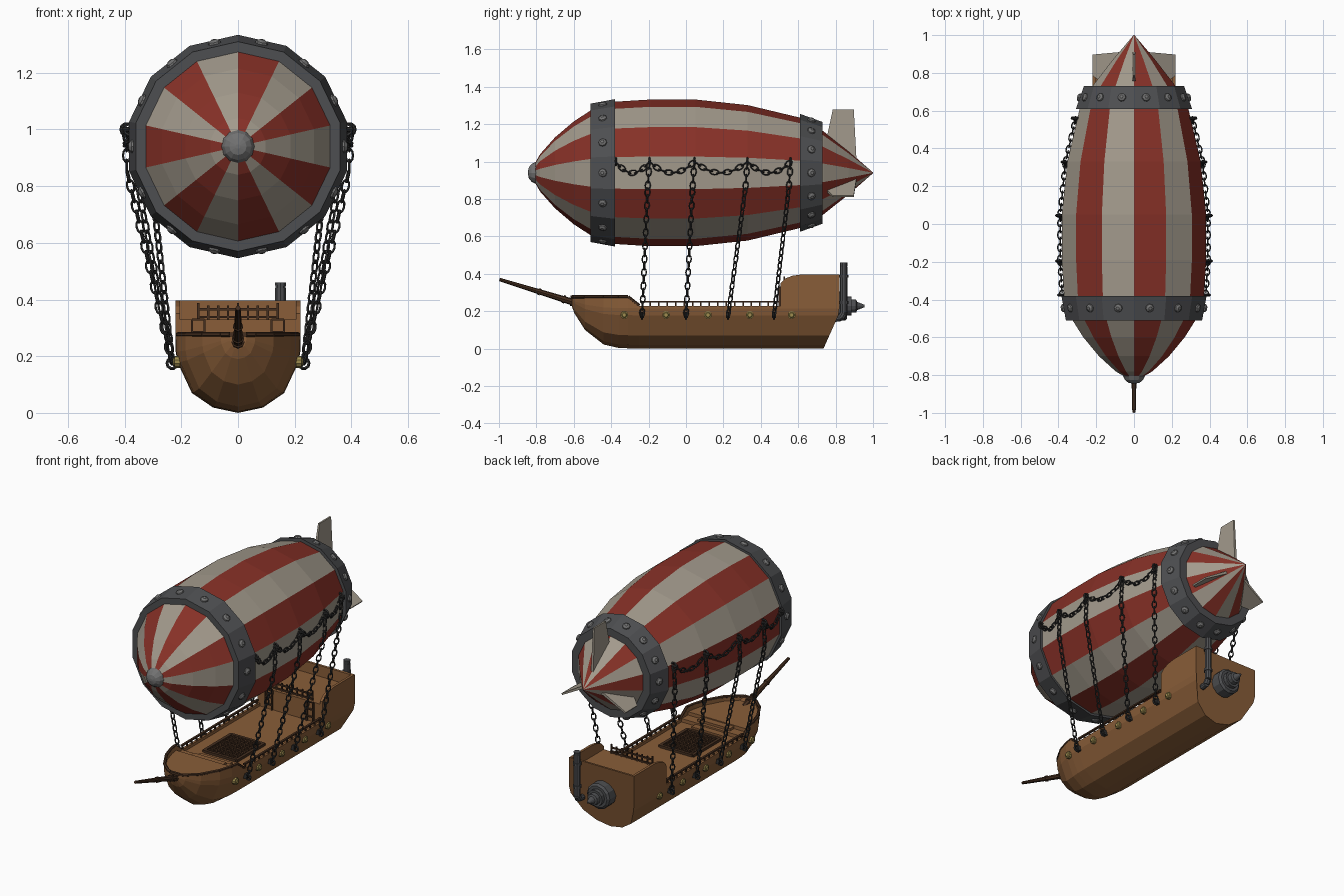
import bpy, bmesh
from math import sin, cos, pi, tau
from mathutils import Vector, Matrix, Quaternion

if "Cube" in bpy.data.objects:
    bpy.data.objects.remove(bpy.data.objects["Cube"])

def mat(name, r, g, b):
    m = bpy.data.materials.new(name)
    m.diffuse_color = (r, g, b, 1)
    m.use_nodes = True
    m.node_tree.nodes["Principled BSDF"].inputs["Base Color"].default_value = m.diffuse_color
    return m

RED = mat("red_cloth", .24, .03, .02)
CREAM = mat("cream_cloth", .36, .32, .26)
WOOD = mat("wood", .25, .11, .04)
DARK = mat("dark_wood", .06, .028, .014)
IRON = mat("iron", .075, .077, .082)
CHAIN = mat("chain_iron", .03, .03, .03)
STEEL = mat("bolt_steel", .17, .17, .17)
BRASS = mat("brass", .35, .27, .08)

def finish(name, bm, *mats):
    bmesh.ops.recalc_face_normals(bm, faces=bm.faces)
    me = bpy.data.meshes.new(name)
    bm.to_mesh(me)
    bm.free()
    for m in mats:
        me.materials.append(m)
    ob = bpy.data.objects.new(name, me)
    bpy.context.collection.objects.link(ob)
    return ob

def loft(bm, rings, caps=True, loop=False, stripes=False):
    rows = [[bm.verts.new(p) for p in r] for r in rings]
    n = len(rows[0])
    pairs = list(zip(rows, rows[1:])) + ([(rows[-1], rows[0])] if loop else [])
    for a, b in pairs:
        for j in range(n):
            k = (j + 1) % n
            f = bm.faces.new((a[j], a[k], b[k], b[j]))
            f.material_index = j % 2 if stripes else 0
    if caps and not loop:
        bm.faces.new(rows[0])
        bm.faces.new(rows[-1])

def lathe(bm, profile, zc, n=14, xc=0, **kw):
    # profile of (y, radius) turned about a fore-and-aft axis
    loft(bm, [[(xc + r * sin(tau * k / n), y, zc + r * cos(tau * k / n)) for k in range(n)]
              for y, r in profile], **kw)

def rod(bm, p, q, r1, r2=None, n=8):
    p, q = Vector(p), Vector(q)
    d = q - p
    m = Matrix.Translation((p + q) / 2) @ d.to_track_quat('Z', 'Y').to_matrix().to_4x4()
    bmesh.ops.create_cone(bm, cap_ends=True, segments=n, radius1=r1,
                          radius2=r1 if r2 is None else r2, depth=d.length, matrix=m)

def box(bm, c, s):
    bmesh.ops.create_cube(bm, size=1, matrix=Matrix.Translation(c) @ Matrix.Diagonal((*s, 1)))

def link(bm, pos, d, roll, half_len=.023, half_wid=.0125, wire=.0042):
    q = Vector(d).to_track_quat('Z', 'Y') @ Quaternion((0, 0, 1), roll)
    rings = []
    for i in range(10):
        a = tau * i / 10
        rings.append([])
        for j in range(5):
            b = tau * j / 5
            v = Vector(((half_wid + wire * cos(b)) * cos(a), wire * sin(b),
                        (half_len + wire * cos(b)) * sin(a)))
            rings[-1].append(Vector(pos) + q @ v)
    loft(bm, rings, loop=True)

def chain(bm, pts, pitch=.036):
    # links spaced evenly along a polyline, every other one turned a quarter
    pts = [Vector(p) for p in pts]
    total = sum((b - a).length for a, b in zip(pts, pts[1:]))
    n = max(2, round(total / pitch))
    for i in range(n):
        s = (i + .5) * total / n
        for a, b in zip(pts, pts[1:]):
            L = (b - a).length
            if s <= L:
                link(bm, a.lerp(b, s / L), b - a, (i % 2) * pi / 2)
                break
            s -= L

# striped envelope
ZC = .94
PROFILE = [(-.82, .03), (-.78, .10), (-.70, .19), (-.60, .275), (-.50, .34), (-.385, .38),
           (-.19, .392), (.05, .392), (.33, .362), (.61, .295), (.735, .222), (.87, .115), (1, .002)]
bm = bmesh.new()
lathe(bm, PROFILE, ZC, stripes=True)
finish("envelope", bm, RED, CREAM)

def radius(y):
    for (a, ra), (b, rb) in zip(PROFILE, PROFILE[1:]):
        if a <= y <= b:
            return ra + (rb - ra) * (y - a) / (b - a)

# iron hoops with domed bolts
for name, y0, r0, y1, r1, i0, i1 in (("front_hoop", -.51, .37, -.38, .394, .325, .37),
                                     ("rear_hoop", .61, .315, .73, .272, .28, .215)):
    bm = bmesh.new()
    lathe(bm, [(y0, i0), (y0, r0), (y1, r1), (y1, i1)], ZC, loop=True)
    finish(name, bm, IRON)
    bm = bmesh.new()
    rm = (r0 + r1) / 2 * cos(pi / 14)
    for k in range(14):
        a = tau * (k + .5) / 14
        d = Vector((sin(a), (r0 - r1) / (y1 - y0), cos(a))).normalized()
        p = Vector((rm * sin(a), (y0 + y1) / 2, ZC + rm * cos(a)))
        rod(bm, p - d * .005, p + d * .007, .024, .021)
        rod(bm, p + d * .007, p + d * .015, .021, .009)
    finish(name + "_bolts", bm, STEEL)

# nose cap
bm = bmesh.new()
lathe(bm, [(-.775, .058), (-.80, .06), (-.825, .048), (-.84, .03), (-.845, .008)], ZC, n=12)
finish("nose_cap", bm, STEEL)

# tail fins: one upright, two drooping
for name, ang, tip in (("top_fin", 0, .34), ("right_fin", 120, .25), ("left_fin", -120, .25)):
    bm = bmesh.new()
    a = ang * pi / 180
    out, side = Vector((sin(a), 0, cos(a))), Vector((cos(a), 0, -sin(a)))
    shape = [(.735, .12), (.755, .20), (.785, tip), (.897, tip), (.912, .06)]
    loft(bm, [[Vector((0, y, ZC)) + out * r + side * (s * (.0085 if r < .21 else .005))
               for y, r in shape] for s in (-1, 1)])
    finish(name, bm, CREAM)

# hull with bulwarks, decks and stern castle: y, half width, keel z, top z, deck z
ST = [(-.61, .03, .225, .275, .275), (-.597, .06, .19, .275, .25), (-.54, .125, .10, .275, .25),
      (-.44, .185, .022, .275, .25), (-.36, .21, .004, .275, .25), (-.31, .218, .002, .275, .25),
      (-.309, .218, .002, .274, .23), (-.25, .22, 0, .228, .23), (-.249, .22, 0, .228, .21),
      (.505, .22, 0, .228, .21), (.506, .22, 0, .35, .33), (.53, .22, 0, .375, .33),
      (.57, .22, 0, .39, .33), (.62, .22, 0, .397, .33), (.805, .22, 0, .397, .33),
      (.806, .22, 0, .397, .396), (.82, .22, 0, .397, .397)]
rings = []
for y, w, zb, top, deck in ST:
    half = [(w * f, zb + (.27 - zb) * t) for f, t in ((.40, .07), (.74, .26), (.97, .66), (1, .80))]
    half += [(w, top), (w * .93, top), (w * .93, deck)]
    full = [(0, zb)] + half + [(0, deck)] + [(-x, z) for x, z in reversed(half)]
    rings.append([(x, y - (.085 * max(0, .19 - z) / .19 if y > .7 else 0), z) for x, z in full])
bm = bmesh.new()
loft(bm, rings)
finish("hull", bm, WOOD)

# dark cap rail round the bow, waist rails with balusters
bm = bmesh.new()
bow = [(w * .97, y, top + .002) for y, w, zb, top, deck in ST[:6]] + [(.213, -.25, .23)]
for s in (-1, 1):
    for p, q in zip(bow, bow[1:]):
        rod(bm, (s * p[0], *p[1:]), (s * q[0], *q[1:]), .009, n=6)
    box(bm, (s * .213, .125, .25), (.013, .74, .009))
    for i in range(17):
        box(bm, (s * .213, -.235 + i * .045, .237), (.008, .008, .026))
box(bm, (0, -.61, .277), (.06, .015, .014))
finish("bow_and_waist_rails", bm, DARK)

# quarterdeck rail and bulkhead frames
bm = bmesh.new()
box(bm, (0, .525, .366), (.28, .01, .008))
box(bm, (0, .525, .338), (.28, .01, .008))
for i in range(9):
    box(bm, (-.14 + i * .035, .525, .352), (.008, .008, .055 if i % 4 else .07))
for s in (-1, 1):
    for dx in (-.022, .022):
        box(bm, (s * .14 + dx, .50, .27), (.007, .012, .12))
    for z in (.24, .285, .33):
        box(bm, (s * .14, .50, z), (.044, .012, .007))
finish("quarterdeck_rail", bm, DARK)

# foredeck steps
bm = bmesh.new()
for y, z in ((-.29, .237), (-.23, .214)):
    box(bm, (0, y, z), (.22, .04, .014))
finish("foredeck_steps", bm, WOOD)

# deck grating
bm = bmesh.new()
for s in (-1, 1):
    box(bm, (s * .11, -.04, .216), (.018, .27, .018))
    box(bm, (0, -.04 + s * .13, .216), (.22, .018, .018))
for i in range(1, 8):
    box(bm, (-.11 + i * .0275, -.04, .215), (.009, .25, .010))
for i in range(1, 10):
    box(bm, (0, -.17 + i * .026, .215), (.21, .009, .012))
finish("deck_grating", bm, DARK)

# bowsprit with bands
bm = bmesh.new()
base, tip = Vector((0, -.56, .235)), Vector((0, -.997, .37))
rod(bm, base, tip, .019, .009)
for t in (.1, .2, .5):
    rod(bm, base.lerp(tip, t), base.lerp(tip, t + .025), .024 - .012 * t)
finish("bowsprit", bm, DARK)

# brass portholes
bm = bmesh.new()
for s in (-1, 1):
    for i in range(5):
        y = -.33 + i * .2237
        rod(bm, (s * .205, y, .18), (s * .224, y, .18), .021, n=10)
        rod(bm, (s * .224, y, .18), (s * .229, y, .18), .015, .011, n=10)
finish("portholes", bm, BRASS)

# stern engine and spinner cone
bm = bmesh.new()
lathe(bm, [(.79, .078), (.85, .078), (.862, .066), (.862, .05), (.885, .05), (.885, .036),
           (.91, .034), (.915, .022), (.955, .006)], .228, n=12)
finish("stern_engine", bm, IRON)

# exhaust pipe on the transom
bm = bmesh.new()
path = [(.15, .79, .16), (.15, .828, .165), (.15, .843, .19), (.15, .843, .44)]
for (p, q), r in zip(zip(path, path[1:]), (.018, .02, .02)):
    rod(bm, p, q, r, n=10)
rod(bm, (.15, .843, .395), (.15, .843, .46), .017, .02, n=10)
for z in (.24, .38):
    rod(bm, (.15, .843, z), (.15, .843, z + .015), .025, n=10)
finish("exhaust_pipe", bm, IRON)

# hooks, swagged chains and suspension chains
HOOKS = [-.375, -.195, .045, .328, .56]
FEET = [None, -.235, 0, .225, .47]
for s, side in ((1, "right"), (-1, "left")):
    hooks, swags, lines = bmesh.new(), bmesh.new(), bmesh.new()
    pos = [Vector((s * (radius(y) * .975 + .011), y, 1.0)) for y in HOOKS]
    for p, foot in zip(pos, FEET):
        rod(hooks, p - Vector((s * .03, 0, 0)), p + Vector((s * .02, 0, 0)), .008)
        link(hooks, p, (0, 0, 1), 0, .02, .02, .006)
        if foot is not None:
            end = Vector((s * .232, foot, .175))
            knee = Vector((p.x, p.y - .01, .86))
            chain(lines, [p, knee, end])
            link(hooks, end, (0, 0, 1), 0, .018, .018, .006)
            box(hooks, (s * .22, foot, .178), (.02, .022, .03))
    for p, q in zip(pos, pos[1:]):
        pts = []
        for i in range(9):
            t = i / 8
            v = p.lerp(q, t)
            v.x = s * (radius(v.y) * .975 + .009)
            v.z -= .06 * 4 * t * (1 - t)
            pts.append(v)
        chain(swags, pts, .034)
    finish(side + "_hooks", hooks, CHAIN)
    finish(side + "_swag_chains", swags, CHAIN)
    finish(side + "_suspension_chains", lines, CHAIN)
